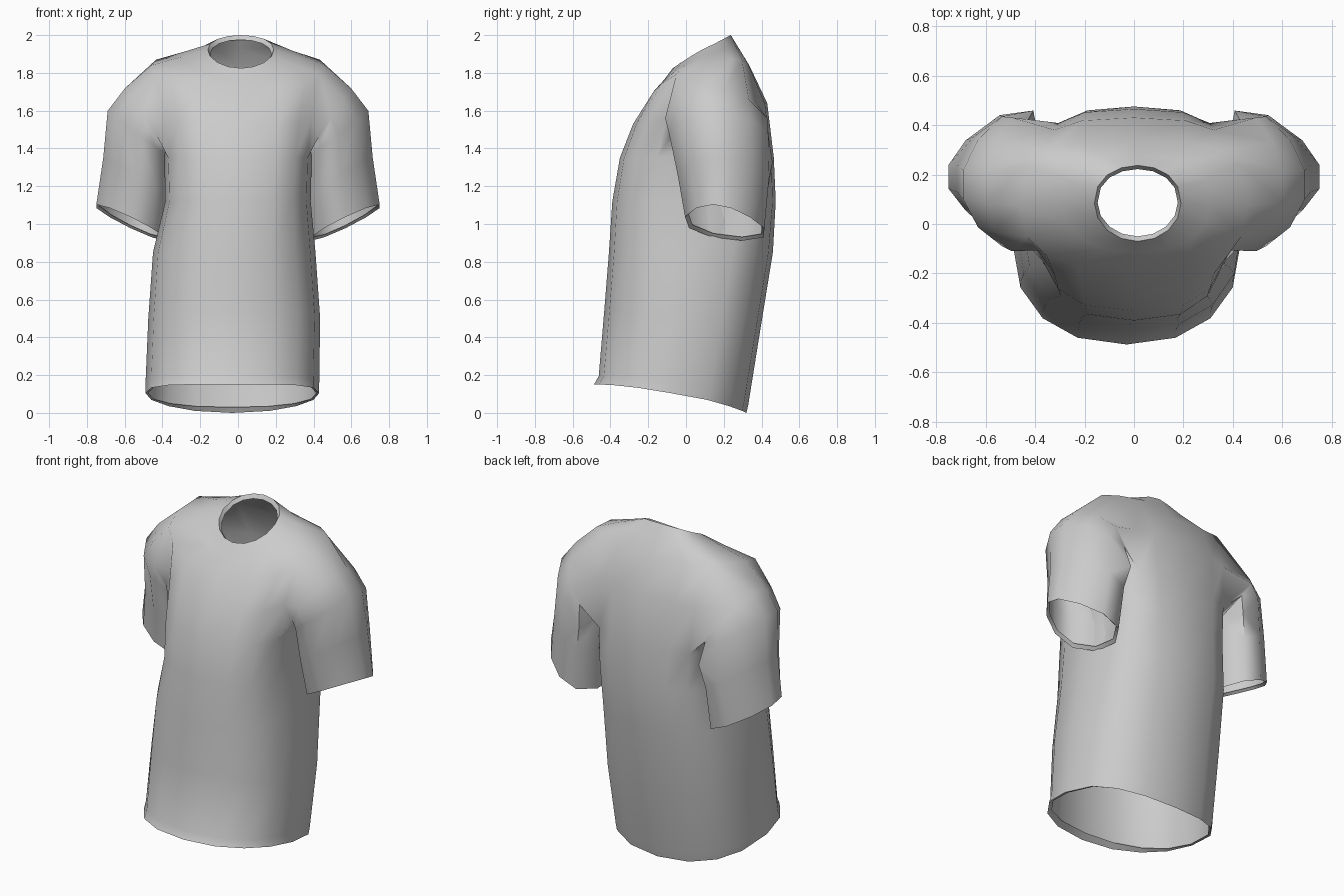
import bpy, bmesh
from math import sin, cos, pi, copysign

if "Cube" in bpy.data.objects:
    bpy.data.objects.remove(bpy.data.objects["Cube"])

N = 16          # columns around the body: 0 = +x, 4 = back, 12 = front
S = 10          # points around each sleeve

# Body rings, hem to neck: centre x, half width, front y, front z, back y, back z, side lift, squareness
BODY = [
    (-.03, .445, -.455, .180, .305, .030, .00, .88),   # hem fold, inside
    (-.03, .460, -.487, .150, .320, .000, .03, .88),   # hem edge
    (-.03, .460, -.462, .195, .330, .045, .03, .88),
    (-.02, .455, -.432, .550, .395, .450, .00, .85),
    (-.02, .430, -.408, .850, .460, .850, .00, .82),
    (.00, .385, -.390, 1.12, .475, 1.12, .00, .75),
    (.00, .390, -.350, 1.35, .465, 1.35, .00, .70),    # armpit
    (.00, .410, -.280, 1.53, .430, 1.64, .00, .70),
    (.00, .460, -.185, 1.68, .335, 1.84, .08, .75),    # shoulder
    (.01, .300, -.115, 1.765, .280, 1.93, .04, .90),
    (.015, .175, -.070, 1.825, .237, 2.00, .01, 1.0),  # neck edge
    (.015, .162, -.050, 1.805, .222, 1.975, .01, 1.0), # neck fold, inside
]
ARM_LOW, ARM_TOP = 6, 8

# Sleeve rings: outer x, z, inner x, z, front y, back y, drop towards the back
SLEEVE = [
    (.600, 1.720, .385, 1.40, -.11, .430, .00),
    (.692, 1.600, .375, 1.36, -.090, .435, .00),
    (.715, 1.350, .370, 1.16, -.045, .440, .01),
    (.752, 1.095, .385, .920, -.005, .415, .03),
    (.735, 1.105, .400, .940, .015, .400, .03),        # cuff fold, inside
]

bm = bmesh.new()


def power(v, e):
    return copysign(abs(v) ** e, v) if abs(v) > 1e-6 else 0.0


def body_ring(i, cx, hw, yf, zf, yb, zb, lift, e):
    ring = []
    for k in range(N):
        c, s = power(cos(2 * pi * k / N), e), power(sin(2 * pi * k / N), e)
        # flatter back, most of all between the shoulder blades
        sy = s if s < 0 else power(s, .62 if 5 <= i <= 8 else .85)
        ring.append(bm.verts.new((cx + hw * c,
                                  (yf + yb) / 2 + (yb - yf) / 2 * sy,
                                  (zf + zb) / 2 + (zb - zf) / 2 * s + lift * c * c)))
    return ring


def bridge(a, b, skip=()):
    n = len(a)
    for k in range(n):
        if k not in skip:
            bm.faces.new((a[k], a[(k + 1) % n], b[(k + 1) % n], b[k]))


# Body tube with armholes left open
rings = [body_ring(i, *r) for i, r in enumerate(BODY)]
holes = {15, 0, 1, 6, 7, 8}
for i in range(len(rings) - 1):
    bridge(rings[i], rings[i + 1], holes if ARM_LOW <= i < ARM_TOP else ())

# Sleeves grown from the armhole edges
for side in (1, -1):
    cols = [k % N if side > 0 else (8 - k) % N for k in (-1, 0, 1, 2)]
    low, mid, top = (rings[i] for i in range(ARM_LOW, ARM_TOP + 1))
    prev = [low[k] for k in cols] + [mid[cols[3]]] + [top[k] for k in reversed(cols)] + [mid[cols[0]]]
    for i, (xo, zo, xi, zi, yf, yb, drop) in enumerate(SLEEVE):
        ring = []
        for j in range(S):
            t = 2 * pi * (6.5 - j) / S
            c, s = cos(t), sin(t)
            # narrower on the outside, pinched cloth behind the armpit
            sy = s * (1 - .28 * c)
            pinch = 1 if (i, j) == (1, 3) else 0
            ring.append(bm.verts.new((
                side * ((xo + xi) / 2 + (xo - xi) / 2 * c * 1.04 - .03 * pinch),
                (yf + yb) / 2 - .015 * c + (yb - yf) / 2 * sy + .03 * pinch,
                (zo + zi) / 2 + (zo - zi) / 2 * c * 1.04 - drop * s - .08 * pinch)))
        bridge(prev, ring)
        prev = ring

bmesh.ops.recalc_face_normals(bm, faces=bm.faces)
mesh = bpy.data.meshes.new("shirt")
bm.to_mesh(mesh)
bm.free()
shirt = bpy.data.objects.new("shirt", mesh)
bpy.context.collection.objects.link(shirt)

# Smooth cloth with crisp folds
bpy.context.view_layer.objects.active = shirt
shirt.select_set(True)
bpy.ops.object.shade_smooth_by_angle(angle=1.2)
